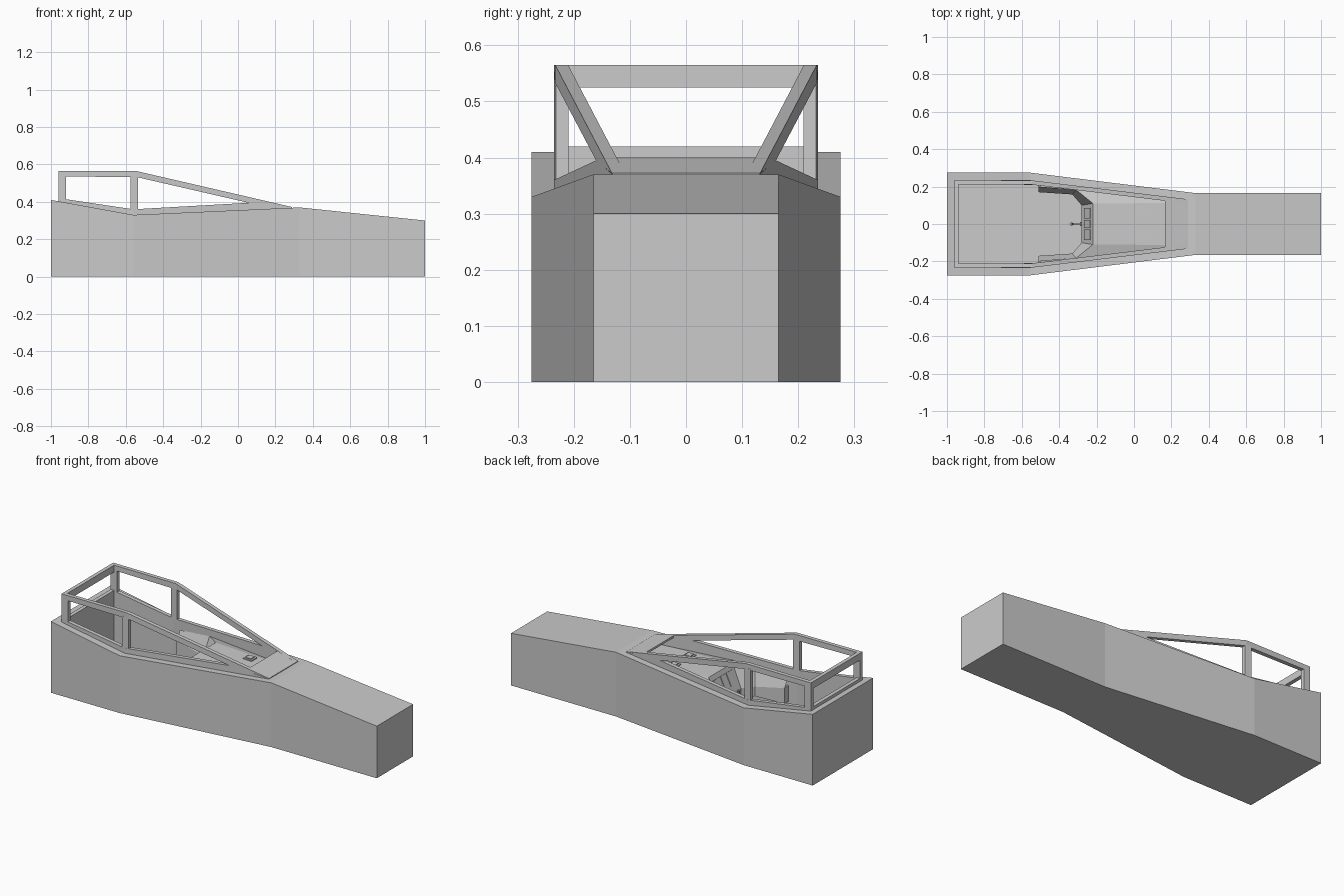
import bpy, bmesh, math
from mathutils import Vector

if "Cube" in bpy.data.objects:
    bpy.data.objects.remove(bpy.data.objects["Cube"])


def make(name, verts, faces, mirror=False):
    me = bpy.data.meshes.new(name)
    me.from_pydata([tuple(v) for v in verts], [], faces)
    bm = bmesh.new()
    bm.from_mesh(me)
    bmesh.ops.recalc_face_normals(bm, faces=bm.faces)
    bm.to_mesh(me)
    bm.free()
    ob = bpy.data.objects.new(name, me)
    bpy.context.collection.objects.link(ob)
    if mirror:
        m = ob.modifiers.new("mirror", 'MIRROR')
        m.use_axis = (False, True, False)
        m.use_mirror_merge = False
    return ob


def lerp_table(table, x):
    for (xa, a), (xb, b) in zip(table, table[1:]):
        if x <= xb:
            return a + (b - a) * (x - xa) / (xb - xa)
    return table[-1][1]


def prism(name, bottom, top, mirror=False):
    n = len(bottom)
    faces = [list(range(n))[::-1], list(range(n, 2 * n))]
    faces += [[i, (i + 1) % n, n + (i + 1) % n, n + i] for i in range(n)]
    return make(name, list(bottom) + list(top), faces, mirror)


def box(name, x0, x1, y0, y1, z0, z1, mirror=False):
    c = [(x0, y0), (x1, y0), (x1, y1), (x0, y1)]
    return prism(name, [(x, y, z0) for x, y in c], [(x, y, z1) for x, y in c], mirror)


HULL_TOP = [(-1, .41), (-.56, .33), (.33, .37), (1, .30)]
CANOPY_W = [(-1, .235), (-.56, .235), (.29, .132)]
FLOOR = .06

# hull: outer loop, opening loop in the top, and a sunken cockpit well
half_out = [(-1, .275), (-.56, .275), (.33, .165)]
half_in = [(-.94, .213), (-.56, .213), (.29, .11)]
ring = lambda h: [(x, -y) for x, y in h] + [(x, y) for x, y in h[::-1]]
out, inn = ring(half_out), ring(half_in)
top_z = lambda p: (p[0], p[1], lerp_table(HULL_TOP, p[0]))
verts = [(x, y, 0) for x, y in out] + [top_z(p) for p in out]
verts += [top_z(p) for p in inn] + [(x, y, FLOOR) for x, y in inn]
verts += [(1, s * .165, z) for z in (0, .30) for s in (-1, 1)]
faces = [[0, 1, 2, 3, 4, 5], [18, 19, 20, 21, 22, 23]]
for i in range(6):
    j = (i + 1) % 6
    if i != 2:
        faces.append([i, j, 6 + j, 6 + i])
    faces.append([6 + i, 6 + j, 12 + j, 12 + i])
    faces.append([12 + i, 12 + j, 18 + j, 18 + i])
faces += [[2, 24, 26, 8], [3, 9, 27, 25], [8, 26, 27, 9], [2, 3, 25, 24], [24, 25, 27, 26]]
make("hull", verts, faces)


# canopy frame: bars drawn in side view and given thickness inward
def side_bar(name, pts, t=.023):
    outer = [(x, lerp_table(CANOPY_W, x), z) for x, z in pts]
    inner = [(x, lerp_table(CANOPY_W, x) - t, z) for x, z in pts]
    return prism(name, outer, inner, True)


side_bar("canopy_top_rail", [(-.96, .565), (-.545, .565), (-.54, .532), (-.96, .536)])
side_bar("canopy_sloping_rail", [(-.545, .565), (.29, .372), (.06, .394), (-.54, .532)])
side_bar("canopy_rear_sill", [(-.96, .40), (-.96, .42), (-.56, .36), (-.56, .328)])
side_bar("canopy_front_sill", [(-.56, .328), (-.56, .36), (.06, .395), (.29, .371), (.29, .366)])
side_bar("canopy_rear_post", [(-.96, .40), (-.96, .54), (-.92, .54), (-.92, .395)])
side_bar("canopy_middle_post", [(-.575, .34), (-.575, .54), (-.535, .54), (-.535, .34)])
box("canopy_rear_top_bar", -.96, -.938, -.235, .235, .525, .565)
box("canopy_rear_bottom_bar", -.96, -.938, -.235, .235, .395, .42)

# sloping plate at the front of the canopy
plate = [(.165, -.145, .4), (.29, -.131, .372), (.29, .131, .372), (.165, .145, .4)]
prism("canopy_front_plate", [Vector(p) - Vector((0, 0, .012)) for p in plate], plate)

# wrap-around console: sloped panels over a skirt
upper = [(-.51, .2, .31), (-.31, .183, .335), (-.22, .11, .35)]
lower = [(-.51, .17, .26), (-.33, .158, .225), (-.28, .1, .225)]
flip = lambda pts: [(x, -y, z) for x, y, z in pts[::-1]]
upper, lower = upper + flip(upper), lower + flip(lower)
base = [(x, y, .17) for x, y, z in lower]
faces = []
for i in range(5):
    for r in (0, 6):
        faces.append([r + i, r + i + 1, r + i + 7, r + i + 6])
make("console", upper + lower + base, faces)
box("side_console_end", -.51, -.5, .17, .205, .17, .262, True)

# deck in front of the console
deck = [(-.31, .183, .335), (-.22, .11, .35), (-.22, -.11, .35), (-.31, -.183, .335),
        (.28, -.112, .33), (.28, .112, .33)]
make("dash_deck", deck, [[1, 2, 4, 5], [0, 1, 5], [2, 3, 4]])

# hatches: raised frame with a smaller cap
for x0, h, z0, z1 in ((.0, .026, .325, .345), (.01, .017, .345, .35)):
    box("deck_hatch", x0, .055 - x0, .07 - h, .07 + h, z0, z1, True)


# instrument screens on the main dash face
def on_dash(y, t, lift):
    p = Vector((-.22, y, .35)).lerp(Vector((-.28, y, .225)), t)
    return p + Vector((-.9, 0, .43)) * lift


for name, ya, yb in (("left_screen", .03, .085), ("middle_screen", -.022, .022), ("right_screen", -.085, -.03)):
    c = [(ya, .2), (yb, .2), (yb, .75), (ya, .75)]
    prism(name, [on_dash(y, t, 0) for y, t in c], [on_dash(y, t, .004) for y, t in c])


# control stick
def rod(name, a, b, r):
    a, b = Vector(a), Vector(b)
    bpy.ops.mesh.primitive_cylinder_add(vertices=8, radius=r, depth=(b - a).length, location=(a + b) / 2)
    ob = bpy.context.object
    ob.name = name
    ob.rotation_euler = (b - a).to_track_quat('Z', 'Y').to_euler()


rod("stick_shaft", (-.27, 0, .21), (-.33, 0, .245), .004)
rod("stick_grip", (-.33, 0, .235), (-.338, 0, .27), .007)
rod("stick_mount", (-.285, -.012, .218), (-.285, .012, .218), .005)
